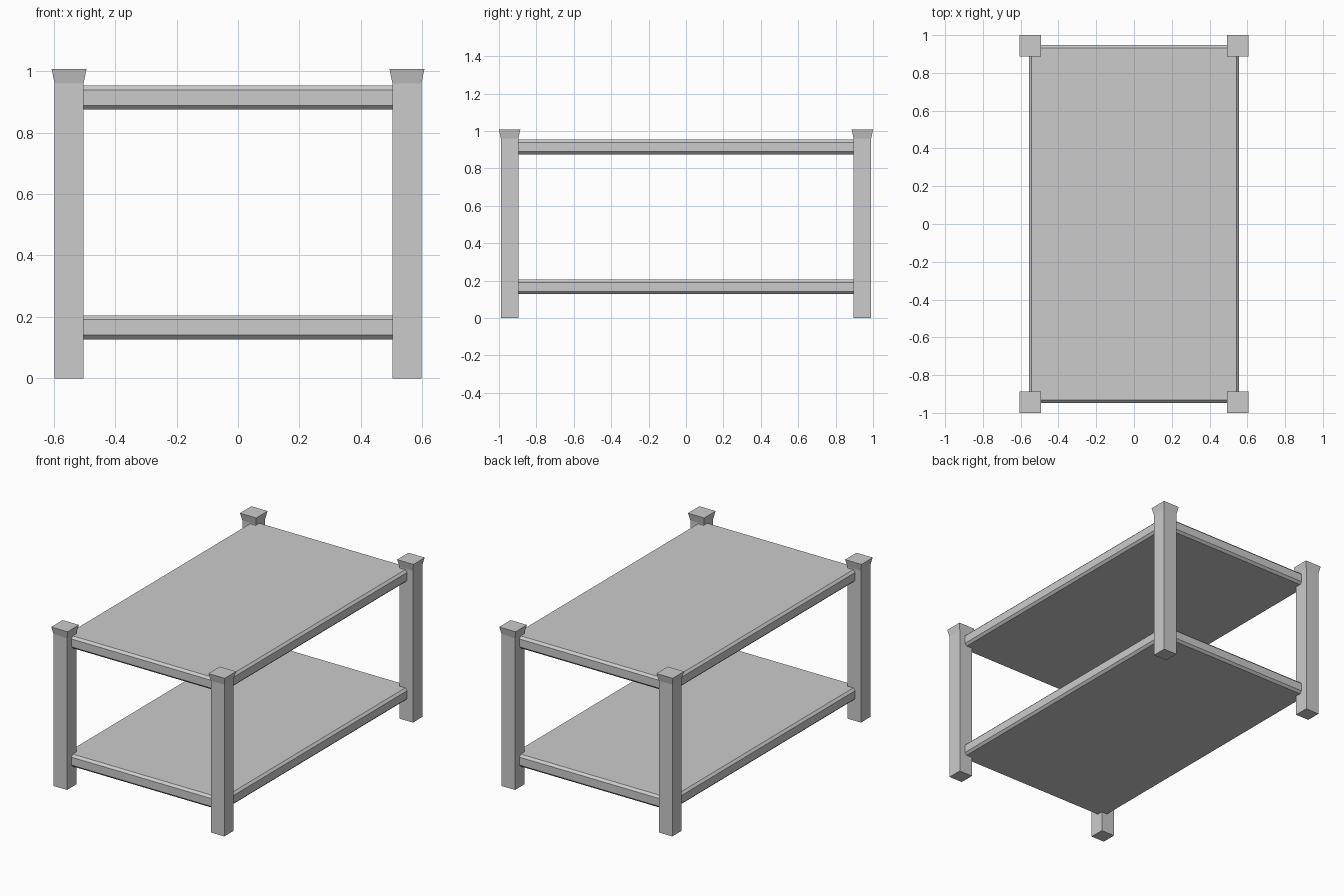
import bpy, bmesh

if "Cube" in bpy.data.objects:
    bpy.data.objects.remove(bpy.data.objects["Cube"])

LEG_X, LEG_Y = 0.55, 0.943


def stack(name, cx, cy, levels):
    """Closed solid from rectangular sections: (half x, half y, z)."""
    bm = bmesh.new()
    rings = [[bm.verts.new((cx + sx * hx, cy + sy * hy, z))
              for sx, sy in ((-1, -1), (1, -1), (1, 1), (-1, 1))]
             for hx, hy, z in levels]
    for a, b in zip(rings, rings[1:]):
        for i in range(4):
            j = (i + 1) % 4
            bm.faces.new((a[i], a[j], b[j], b[i]))
    bm.faces.new(rings[0][::-1])
    bm.faces.new(rings[-1])
    mesh = bpy.data.meshes.new(name)
    bm.to_mesh(mesh)
    bm.free()
    obj = bpy.data.objects.new(name, mesh)
    bpy.context.collection.objects.link(obj)
    return obj


# Shelves: thick boards with chamfered edges
def shelf(name, top):
    hx, hy, c, t = 0.557, 0.947, 0.014, 0.078
    stack(name, 0, 0, [(hx - c, hy - c, top - t), (hx, hy, top - t + c),
                       (hx, hy, top - c), (hx - c, hy - c, top)])


shelf("top_shelf", 0.953)
shelf("lower_shelf", 0.205)

# Square legs with a flared cap
for side, sx in (("left", -1), ("right", 1)):
    for end, sy in (("front", -1), ("back", 1)):
        stack(f"{end}_{side}_leg", sx * LEG_X, sy * LEG_Y,
              [(0.047, 0.047, 0), (0.047, 0.047, 0.96), (0.057, 0.057, 1.007)])
